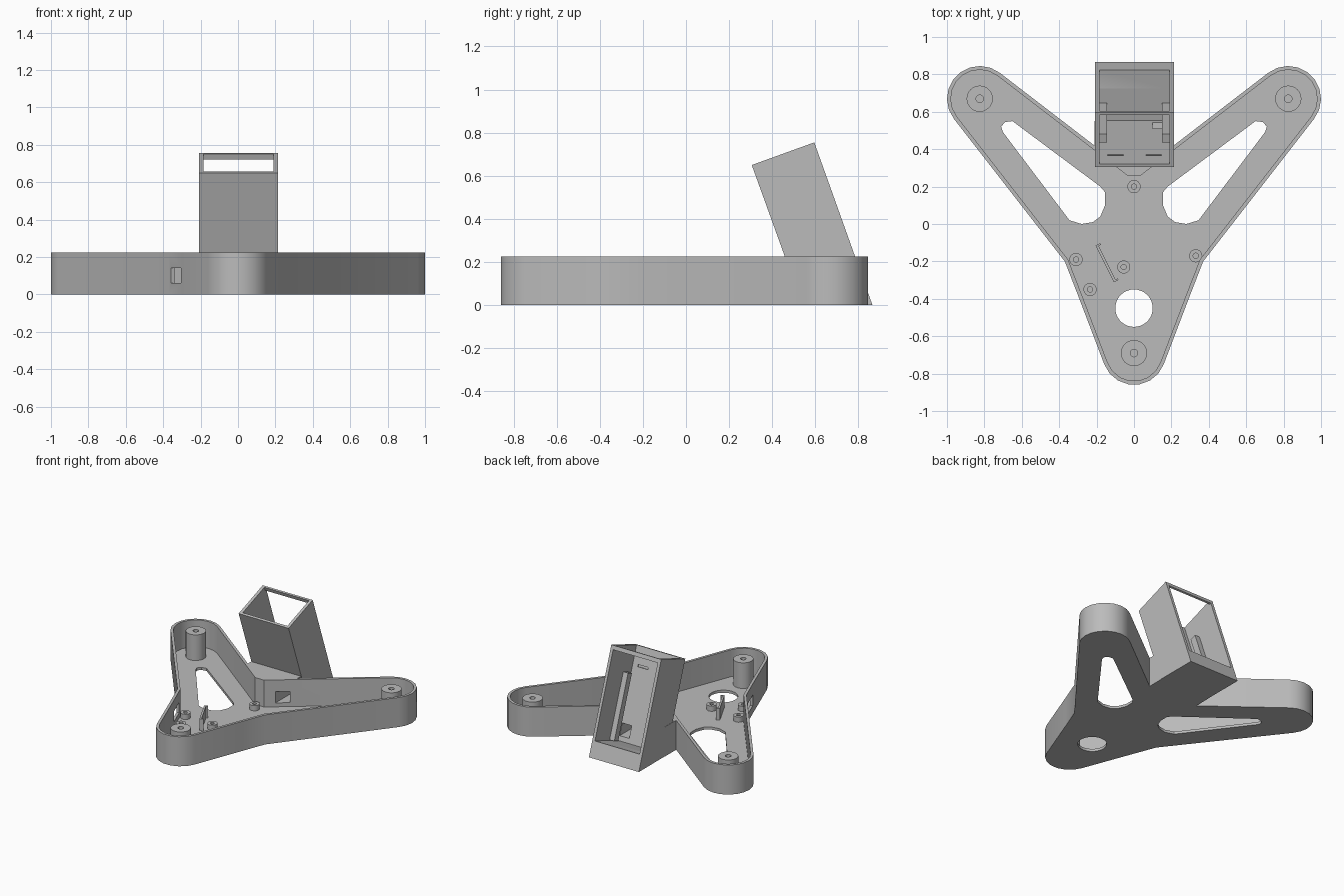
import bpy, bmesh
from math import cos, sin, radians, atan2
from mathutils import Vector, Matrix

cube = bpy.data.objects.get("Cube")
if cube:
    bpy.data.objects.remove(cube, do_unlink=True)

grey = bpy.data.materials.new("plain_grey")
grey.use_nodes = True
grey.diffuse_color = (0.5, 0.5, 0.5, 1)
grey.node_tree.nodes["Principled BSDF"].inputs["Base Color"].default_value = (0.5, 0.5, 0.5, 1)

HEIGHT, FLOOR, WALL = 0.225, 0.02, 0.02


def finish(name, bm):
    bmesh.ops.recalc_face_normals(bm, faces=bm.faces)
    mesh = bpy.data.meshes.new(name)
    bm.to_mesh(mesh)
    bm.free()
    mesh.materials.append(grey)
    ob = bpy.data.objects.new(name, mesh)
    bpy.context.collection.objects.link(ob)
    return ob


def prism(name, points, lo, hi, axis="z"):
    """Extrude a flat outline along z (xy outline) or x (yz outline)."""
    place = (lambda p: (p[0], p[1], lo)) if axis == "z" else (lambda p: (lo, p[0], p[1]))
    step = (0, 0, hi - lo) if axis == "z" else (hi - lo, 0, 0)
    bm = bmesh.new()
    face = bm.faces.new([bm.verts.new(place(p)) for p in points])
    out = bmesh.ops.extrude_face_region(bm, geom=[face])
    moved = [g for g in out["geom"] if isinstance(g, bmesh.types.BMVert)]
    bmesh.ops.translate(bm, verts=moved, vec=step)
    return finish(name, bm)


def box(name, x, y, z, matrix=Matrix()):
    bm = bmesh.new()
    bmesh.ops.create_cube(bm, size=1)
    for v in bm.verts:
        v.co = matrix @ Vector([r[0] if c < 0 else r[1] for r, c in zip((x, y, z), v.co)])
    return finish(name, bm)


def post(name, x, y, top, radius, bore):
    """Round boss with a blind screw hole."""
    bm = bmesh.new()
    prof = [(radius, FLOOR / 2), (radius, top), (bore, top), (bore, FLOOR + 0.01), (0, FLOOR + 0.01)]
    vs = [bm.verts.new((x + r, y, z)) for r, z in prof]
    es = [bm.edges.new(pair) for pair in zip(vs, vs[1:])]
    bmesh.ops.spin(bm, geom=vs + es, cent=(x, y, 0), axis=(0, 0, 1), angle=radians(360), steps=24)
    bmesh.ops.remove_doubles(bm, verts=bm.verts, dist=0.0005)
    return finish(name, bm)


def combine(ob, other, operation="DIFFERENCE", keep=False):
    mod = ob.modifiers.new("cut", "BOOLEAN")
    mod.operation, mod.solver, mod.object = operation, "EXACT", other
    bpy.context.view_layer.objects.active = ob
    bpy.ops.object.modifier_apply(modifier=mod.name)
    if not keep:
        bpy.data.objects.remove(other, do_unlink=True)


def arc(cx, cy, r, a0, a1, n):
    angles = [radians(a0 + (a1 - a0) * i / n) for i in range(n + 1)]
    return [(cx + r * cos(a), cy + r * sin(a)) for a in angles]


def mirrored(half):
    return half + [(-x, y) for x, y in reversed(half)]


def inset(points, d):
    """Mitred inset of a counter-clockwise outline."""
    out = []
    for i, p in enumerate(points):
        a, b, c = Vector(points[i - 1]), Vector(p), Vector(points[(i + 1) % len(points)])
        e, f = (b - a).normalized(), (c - b).normalized()
        n, m = Vector((-e.y, e.x)), Vector((-f.y, f.x))
        out.append(tuple(b + (n + m) * d / (1 + n.dot(m))))
    return out


# Three-armed tray with thin walls
half = [(-0.03, 0.28)] + arc(-0.825, 0.67, 0.175, 52, 218, 9)
half += [(-0.37, -0.2), (-0.3, -0.38)] + arc(0, -0.69, 0.17, 200, 260, 3)
outline = mirrored(half)
tray = prism("tray", outline, 0, HEIGHT)
combine(tray, prism("hollow", inset(outline, WALL), FLOOR, 0.5))

# Arm slots and round cable hole in the floor
slot = [(-0.7, 0.49), (-0.71, 0.52), (-0.69, 0.545), (-0.65, 0.55), (-0.18, 0.2), (-0.155, 0.17),
        (-0.155, 0.1), (-0.18, 0.04), (-0.22, 0.01), (-0.28, 0), (-0.345, 0.02)]
for s in (1, -1):
    combine(tray, prism("slot", [(x * s, y) for x, y in slot], -0.1, 0.1))
combine(tray, prism("cable_hole", arc(0, -0.45, 0.1, 0, 350, 35), -0.1, 0.1))

# Port opening in the slanted side wall
turn = Matrix.Translation((-0.33, -0.3, 0)) @ Matrix.Rotation(atan2(-0.18, 0.07), 4, "Z")
combine(tray, box("port", (-0.075, 0.075), (-0.04, 0.04), (0.06, 0.14), turn))

# Leaning tower, joined to the tray by a solid web
tower = prism("tower", [(0.305, 0.65), (0.595, 0.755), (0.865, 0), (0.54, 0)], -0.208, 0.213, "x")
web = mirrored([(-0.21, 0.55), (-0.21, 0.41), (-0.03, 0.27)])
combine(tower, prism("web", web, 0, HEIGHT), "UNION")

# Tower frame: x across, y from front to back, z up the lean, zero at the top
lean = Matrix.Translation((0.003, 0.305, 0.65)) @ Matrix.Rotation(radians(19.9), 4, "X")
combine(tower, box("shaft", (-0.188, 0.188), (0.018, 0.295), (-0.68, 0.1), lean))
combine(tower, box("back_window", (-0.188, 0.188), (0.2, 0.4), (-0.68, -0.03), lean))
for s in (-1, 1):
    combine(tower, box("slit", sorted((s * 0.06, s * 0.145)), (0.008, 0.03), (-0.145, -0.13), lean))

# Cable duct from tray to tower
duct = box("duct", (0.1, 0.18), (0.25, 0.57), (0.05, 0.135))
combine(tray, duct, keep=True)
combine(tower, duct)

parts = [tray, tower]

# Guide rails inside the tower
for side, s in (("right", -1), ("left", 1)):
    parts.append(box(side + "_rail", sorted((s * 0.148, s * 0.195)), (0.07, 0.12), (-0.675, -0.19), lean))

# Tall mounting posts at the arm ends, short bosses on the floor
for name, x, y in (("right", -0.825, 0.67), ("left", 0.825, 0.67), ("front", 0, -0.69)):
    parts.append(post(name + "_post", x, y, 0.215, 0.07, 0.02))
for i, (x, y) in enumerate([(0, 0.2), (-0.31, -0.19), (-0.235, -0.35), (-0.055, -0.23), (0.33, -0.17)]):
    parts.append(post("boss_%d" % (i + 1), x, y, 0.06, 0.035, 0.014))

# Upright board holder with end flanges
turn = Matrix.Translation((-0.15, -0.21, 0)) @ Matrix.Rotation(atan2(-0.2, 0.1), 4, "Z")
parts.append(box("board_holder", (-0.11, 0.11), (-0.007, 0.007), (0.01, 0.11), turn))
for name, x in (("back", -0.11), ("front", 0.1)):
    parts.append(box(name + "_flange", (x, x + 0.01), (-0.007, 0.02), (0.01, 0.11), turn))

# Smooth shading with crisp edges
bpy.ops.object.select_all(action="DESELECT")
for ob in parts:
    ob.select_set(True)
bpy.context.view_layer.objects.active = tray
bpy.ops.object.shade_smooth_by_angle(angle=radians(30))
